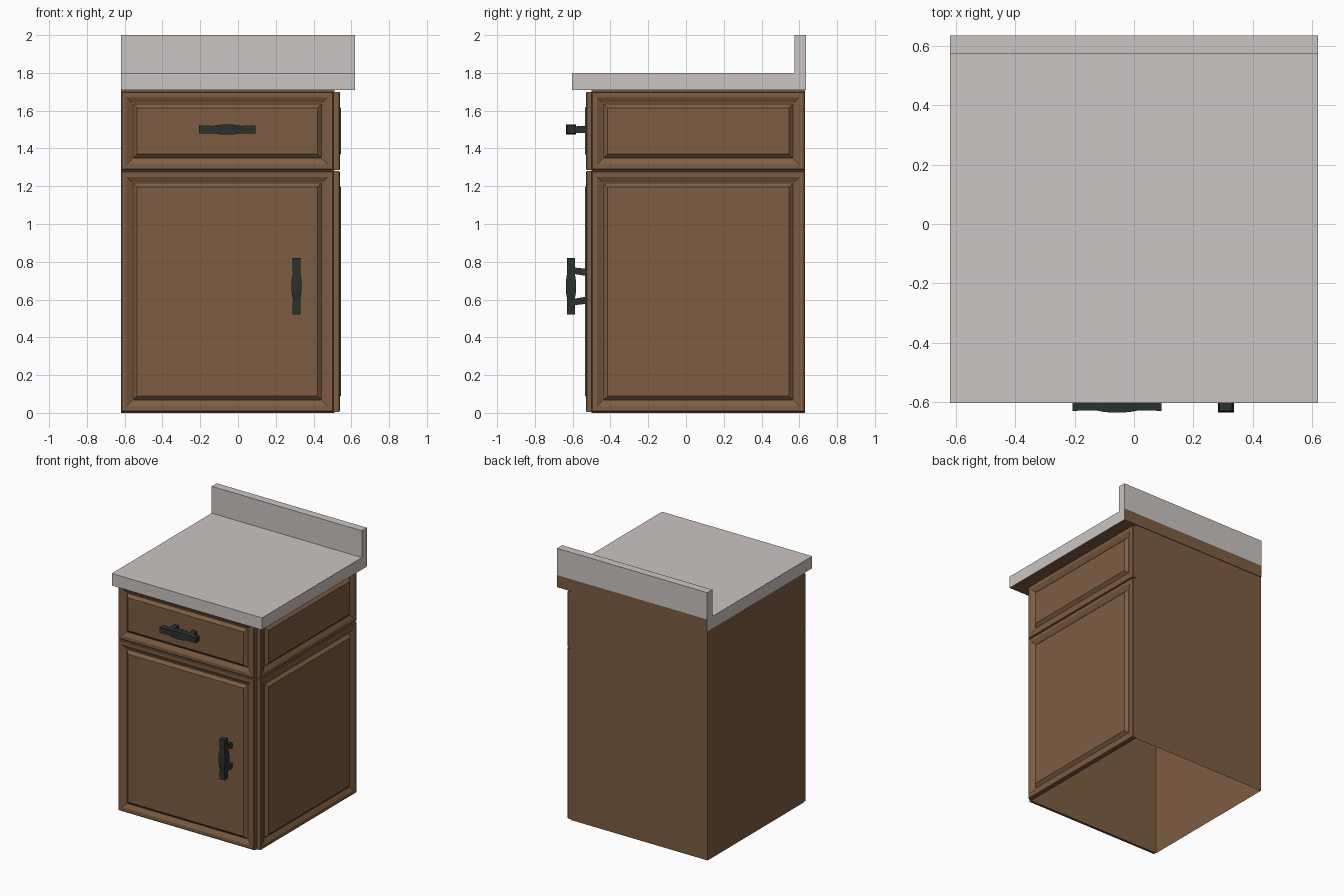
import bpy, bmesh
from mathutils import Vector

if "Cube" in bpy.data.objects:
    bpy.data.objects.remove(bpy.data.objects["Cube"])

def material(name, rgb):
    m = bpy.data.materials.new(name)
    m.diffuse_color = (*rgb, 1)
    m.use_nodes = True
    m.node_tree.nodes["Principled BSDF"].inputs["Base Color"].default_value = m.diffuse_color
    return m

WOOD = material("brown wood", (0.205, 0.110, 0.055))
STONE = material("pale grey stone", (0.60, 0.555, 0.535))
METAL = material("dark metal", (0.022, 0.032, 0.025))

def finish(bm, name, *mats):
    mesh = bpy.data.meshes.new(name)
    bm.to_mesh(mesh)
    bm.free()
    for m in mats:
        mesh.materials.append(m)
    ob = bpy.data.objects.new(name, mesh)
    bpy.context.collection.objects.link(ob)
    return ob

def loft(bm, rings, cap_start, cap_end):
    """Bridge consecutive rings of points into quads, with optional end caps."""
    loops = [[bm.verts.new(p) for p in r] for r in rings]
    n = len(loops[0])
    for a, b in zip(loops, loops[1:]):
        for i in range(n):
            bm.faces.new((a[i], a[(i + 1) % n], b[(i + 1) % n], b[i]))
    if cap_start:
        bm.faces.new(loops[0][::-1])
    if cap_end:
        bm.faces.new(loops[-1])

# cabinet body: thin shell, open at the bottom
L, R, F, B, TOP = -0.62, 0.51, -0.50, 0.63, 1.71
bm = bmesh.new()
loft(bm, [[(L, F, z), (R, F, z), (R, B, z), (L, B, z)] for z in (0, TOP)], False, False)
finish(bm, "cabinet_body", WOOD)

# raised-panel fronts: (inset, depth) steps from the rim to the centre
STEPS = [(0, 0), (0, 0.025), (0.005, 0.029), (0.03, 0.029), (0.058, 0.014),
         (0.064, 0.014), (0.085, 0.034)]

def panel(name, origin, u, n, width, z0, z1):
    origin, u, n = Vector(origin), Vector(u), Vector(n)
    rings = []
    for i, d in STEPS:
        rings.append([origin + u * a + n * d + Vector((0, 0, z)) for a, z in
                      ((i, z0 + i), (width - i, z0 + i), (width - i, z1 - i), (i, z1 - i))])
    bm = bmesh.new()
    loft(bm, rings, False, True)
    finish(bm, name, WOOD)

for part, z0, z1 in (("door", 0.005, 1.28), ("drawer", 1.285, 1.70)):
    panel("front_" + part, (L, F, 0), (1, 0, 0), (0, -1, 0), 1.125, z0, z1)
    panel("side_" + part, (R, F, 0), (0, 1, 0), (1, 0, 0), 1.13, z0, z1)

# countertop with backsplash: L profile extruded across; underside and lower back are wood
prof = [(-0.603, 1.71), (0.635, 1.71), (0.635, 1.80), (0.635, 2.0), (0.575, 2.0),
        (0.575, 1.80), (-0.603, 1.80)]
bm = bmesh.new()
loft(bm, [[(x, y, z) for y, z in prof] for x in (-0.62, 0.62)], True, True)
bmesh.ops.recalc_face_normals(bm, faces=bm.faces)
for f in bm.faces:
    low_back = f.normal.y > 0.5 and f.calc_center_median().z < 1.8
    f.material_index = int(f.normal.z < -0.5 or low_back)
finish(bm, "countertop", STONE, WOOD)

# handles: square bar swelling in the middle, on two leaning posts
BAR = [(-0.15, 0.021), (-0.07, 0.020), (-0.045, 0.0245), (-0.02, 0.027),
       (0.02, 0.027), (0.045, 0.0245), (0.07, 0.020), (0.15, 0.021)]

def handle(name, centre, along):
    c, t = Vector(centre), Vector(along)
    y = Vector((0, 1, 0))
    s = t.cross(y)
    bm = bmesh.new()
    loft(bm, [[c + t * a + s * (h * i) + y * (h * j) for i, j in
               ((-1, -1), (1, -1), (1, 1), (-1, 1))] for a, h in BAR], True, True)
    for side in (-1, 1):
        rings = []
        for depth, pos, h in ((0.015, 0.083, 0.017), (0.085, 0.073, 0.019)):
            p = c + y * depth + t * (side * pos)
            rings.append([p + t * (h * i) + s * (h * j) for i, j in
                          ((-1, -1), (1, -1), (1, 1), (-1, 1))])
        loft(bm, rings, True, True)
    bmesh.ops.recalc_face_normals(bm, faces=bm.faces)
    finish(bm, name, METAL)

handle("door_handle", (0.31, -0.609, 0.67), (0, 0, 1))
handle("drawer_handle", (-0.057, -0.609, 1.50), (1, 0, 0))
